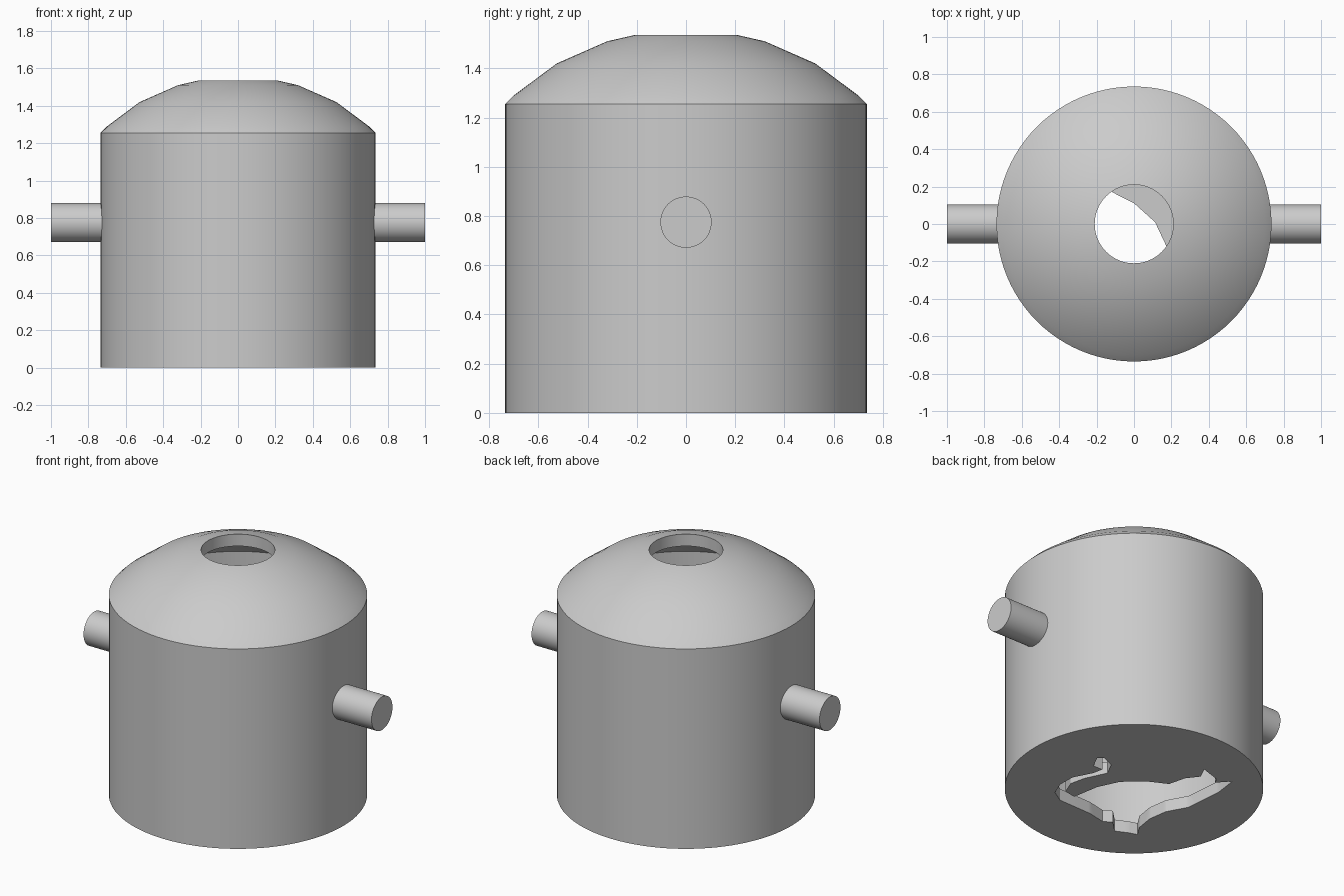
import bpy
import bmesh
from mathutils import Vector, Matrix
from math import pi, radians

default_cube = bpy.data.objects.get("Cube")
if default_cube:
    bpy.data.objects.remove(default_cube, do_unlink=True)

WALL = 0.075
RADIUS = 0.735
INNER = RADIUS - WALL

# Single plain grey
grey = bpy.data.materials.new("plain grey")
grey.use_nodes = True
colour = (0.6, 0.6, 0.6, 1)
grey.diffuse_color = colour
grey.node_tree.nodes["Principled BSDF"].inputs["Base Color"].default_value = colour


def add_object(name, bm):
    """Turn a bmesh into a linked, coloured object."""
    bmesh.ops.recalc_face_normals(bm, faces=bm.faces)
    mesh = bpy.data.meshes.new(name)
    bm.to_mesh(mesh)
    bm.free()
    mesh.materials.append(grey)
    obj = bpy.data.objects.new(name, mesh)
    bpy.context.collection.objects.link(obj)
    return obj


def activate(obj):
    bpy.ops.object.select_all(action="DESELECT")
    obj.select_set(True)
    bpy.context.view_layer.objects.active = obj


def smooth(obj):
    activate(obj)
    bpy.ops.object.shade_smooth_by_angle(angle=radians(30))


def lathe(name, profile, steps):
    """Spin a radius/height profile around the upright axis."""
    bm = bmesh.new()
    verts = [bm.verts.new((r, 0, z)) for r, z in profile]
    edges = [bm.edges.new(pair) for pair in zip(verts, verts[1:])]
    bmesh.ops.spin(bm, geom=verts + edges, cent=(0, 0, 0), axis=(0, 0, 1),
                   angle=2 * pi, steps=steps, use_merge=True)
    bmesh.ops.remove_doubles(bm, verts=bm.verts, dist=0.0005)
    return add_object(name, bm)


# Hollow drum with a domed top and a round opening
outside = [(0, 0), (RADIUS, 0), (RADIUS, 1.255), (0.70, 1.29),
           (0.525, 1.42), (0.32, 1.51), (0.21, 1.535)]
inside = [(0.21, 1.46), (0.30, 1.44), (0.48, 1.355),
          (INNER, 1.217), (INNER, WALL), (0, WALL)]
body = lathe("domed_container", outside + inside, 96)

# Animal silhouette cut through the floor: tail, back, ears, belly, feet
tail_tip = [(-.23, .26), (-.21, .35), (-.17, .35), (-.13, .27), (-.15, .18)]
tail_inner = [(-.28, .12), (-.36, .06), (-.39, -.03), (-.34, -.09)]
back = [(-.21, .02), (-.08, .08), (.07, .085), (.20, .055), (.29, .12)]
head = [(.38, .14), (.40, .22), (.47, .11), (.46, .07), (.56, .085)]
belly = [(.48, -.04), (.40, -.12), (.31, -.21), (.18, -.26), (.09, -.34)]
feet = [(.03, -.44), (.02, -.52), (-.03, -.50), (-.11, -.48), (-.12, -.38)]
rump = [(-.18, -.37), (-.25, -.28), (-.34, -.20), (-.42, -.13), (-.45, -.04)]
tail_outer = [(-.42, .05), (-.35, .13), (-.23, .18), (-.18, .22)]
outline = (tail_tip + tail_inner + back + head + belly + feet
           + rump + tail_outer)

across = Vector((-0.766, 0.643, 0))
along = Vector((0.643, 0.766, 0))
bm = bmesh.new()
base = bm.faces.new([bm.verts.new(across * u + along * v - Vector((0, 0, 0.1)))
                     for u, v in outline])
extruded = bmesh.ops.extrude_face_region(bm, geom=[base])["geom"]
bmesh.ops.translate(bm, vec=(0, 0, 0.3),
                    verts=[g for g in extruded if isinstance(g, bmesh.types.BMVert)])
cutter = add_object("floor_cutter", bm)
cutter.hide_render = True

cut = body.modifiers.new("floor_opening", "BOOLEAN")
cut.operation = "DIFFERENCE"
cut.solver = "EXACT"
cut.object = cutter
activate(body)
bpy.ops.object.modifier_apply(modifier=cut.name)
bpy.data.objects.remove(cutter, do_unlink=True)
smooth(body)

# Round side pegs, rooted in the wall
for name, side in (("left_peg", 1), ("right_peg", -1)):
    bm = bmesh.new()
    root, tip = 0.70, 1.0
    place = (Matrix.Translation((side * (root + tip) / 2, 0, 0.775))
             @ Matrix.Rotation(pi / 2, 4, "Y"))
    bmesh.ops.create_cone(bm, cap_ends=True, segments=48, radius1=0.104,
                          radius2=0.104, depth=tip - root, matrix=place)
    smooth(add_object(name, bm))
